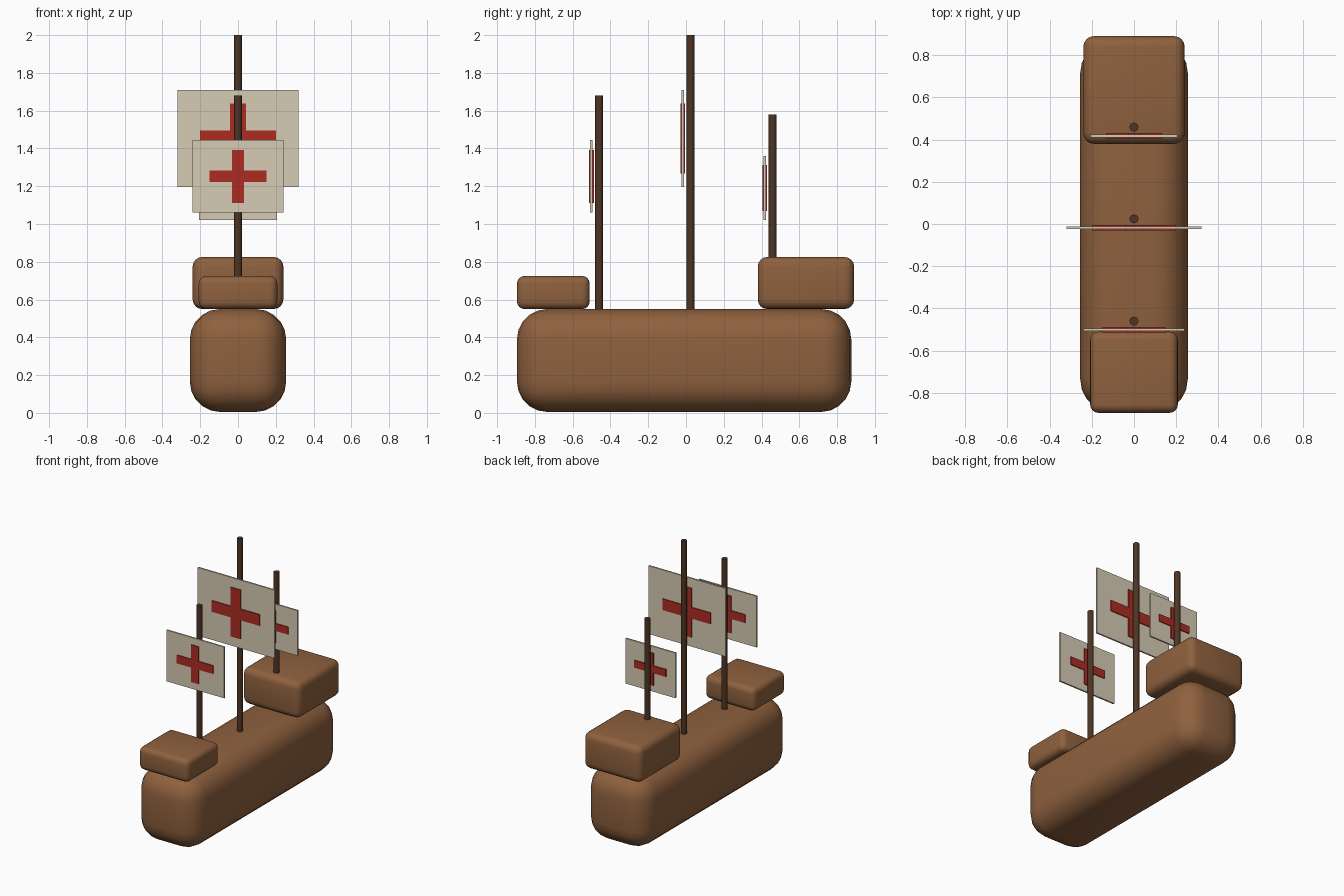
import bpy, bmesh, math

if "Cube" in bpy.data.objects:
    bpy.data.objects.remove(bpy.data.objects["Cube"])


def material(name, r, g, b):
    m = bpy.data.materials.new(name)
    lin = [(c / 255 / 12.92) if c < 10 else ((c / 255 + 0.055) / 1.055) ** 2.4 for c in (r, g, b)]
    m.diffuse_color = (*lin, 1)
    m.use_nodes = True
    m.node_tree.nodes["Principled BSDF"].inputs["Base Color"].default_value = m.diffuse_color
    return m


WOOD = material("hull wood", 143, 97, 62)
DARK = material("dark mast wood", 78, 53, 36)
CLOTH = material("sail cloth", 214, 203, 180)
RED = material("red cross", 172, 44, 34)


def add(name, bm, mat, smooth=None):
    bmesh.ops.recalc_face_normals(bm, faces=bm.faces)
    me = bpy.data.meshes.new(name)
    bm.to_mesh(me)
    bm.free()
    me.materials.append(mat)
    ob = bpy.data.objects.new(name, me)
    bpy.context.collection.objects.link(ob)
    if smooth:
        bpy.ops.object.select_all(action='DESELECT')
        ob.select_set(True)
        bpy.context.view_layer.objects.active = ob
        bpy.ops.object.shade_smooth_by_angle(angle=math.radians(smooth))
    return ob


def box(name, lo, hi, mat, bevel=0, segments=4):
    bm = bmesh.new()
    bmesh.ops.create_cube(bm, size=1)
    for v in bm.verts:
        v.co = [(a + b) / 2 + c * (b - a) for a, b, c in zip(lo, hi, v.co)]
    if bevel:
        bmesh.ops.bevel(bm, geom=bm.edges[:], offset=bevel, segments=segments,
                        profile=0.5, affect='EDGES')
    return add(name, bm, mat, 40 if bevel else None)


def mast(name, y, z0, z1, radius):
    bm = bmesh.new()
    bmesh.ops.create_cone(bm, cap_ends=True, segments=16, radius1=radius, radius2=radius, depth=z1 - z0)
    bmesh.ops.translate(bm, verts=bm.verts, vec=(0, y, (z0 + z1) / 2))
    add(name, bm, DARK, 40)


def cross(name, y, z, half_w, half_h, arm, thick):
    # plus-shaped outline, extruded through the sail so it shows on both sides
    quarter = [(half_w, arm), (arm, arm), (arm, half_h)]
    pts = quarter + [(-x, h) for x, h in reversed(quarter)]
    pts += [(-x, -h) for x, h in pts]
    bm = bmesh.new()
    face = bm.faces.new([bm.verts.new((x, y - thick / 2, z + h)) for x, h in pts])
    ext = bmesh.ops.extrude_face_region(bm, geom=[face])
    bmesh.ops.translate(bm, vec=(0, thick, 0),
                        verts=[g for g in ext["geom"] if isinstance(g, bmesh.types.BMVert)])
    add(name, bm, RED)


# Hull and the two raised castles
box("hull", (-0.255, -0.895, 0.005), (0.255, 0.875, 0.55), WOOD, 0.16, 5)
box("fore_castle", (-0.208, -0.895, 0.55), (0.208, -0.51, 0.725), WOOD, 0.04)
box("aft_castle", (-0.24, 0.38, 0.55), (0.24, 0.89, 0.825), WOOD, 0.05)

# Each rig: mast y, base, top, radius; sail y, half width, bottom, top; cross half width, half height, arm
rigs = {
    "fore": (-0.46, 0.5, 1.68, 0.021, -0.501, 0.24, 1.06, 1.445, 0.15, 0.14, 0.031),
    "main": (0.024, 0.5, 2.0, 0.021, -0.017, 0.32, 1.197, 1.71, 0.20, 0.185, 0.042),
    "aft": (0.459, 0.7, 1.58, 0.021, 0.417, 0.207, 1.02, 1.36, 0.132, 0.122, 0.028),
}
for n, (my, z0, z1, r, sy, sw, s0, s1, cw, ch, arm) in rigs.items():
    mast(n + "_mast", my, z0, z1, r)
    box(n + "_sail", (-sw, sy - 0.006, s0), (sw, sy + 0.006, s1), CLOTH)
    cross(n + "_cross", sy, (s0 + s1) / 2, cw, ch, arm, 0.026)
